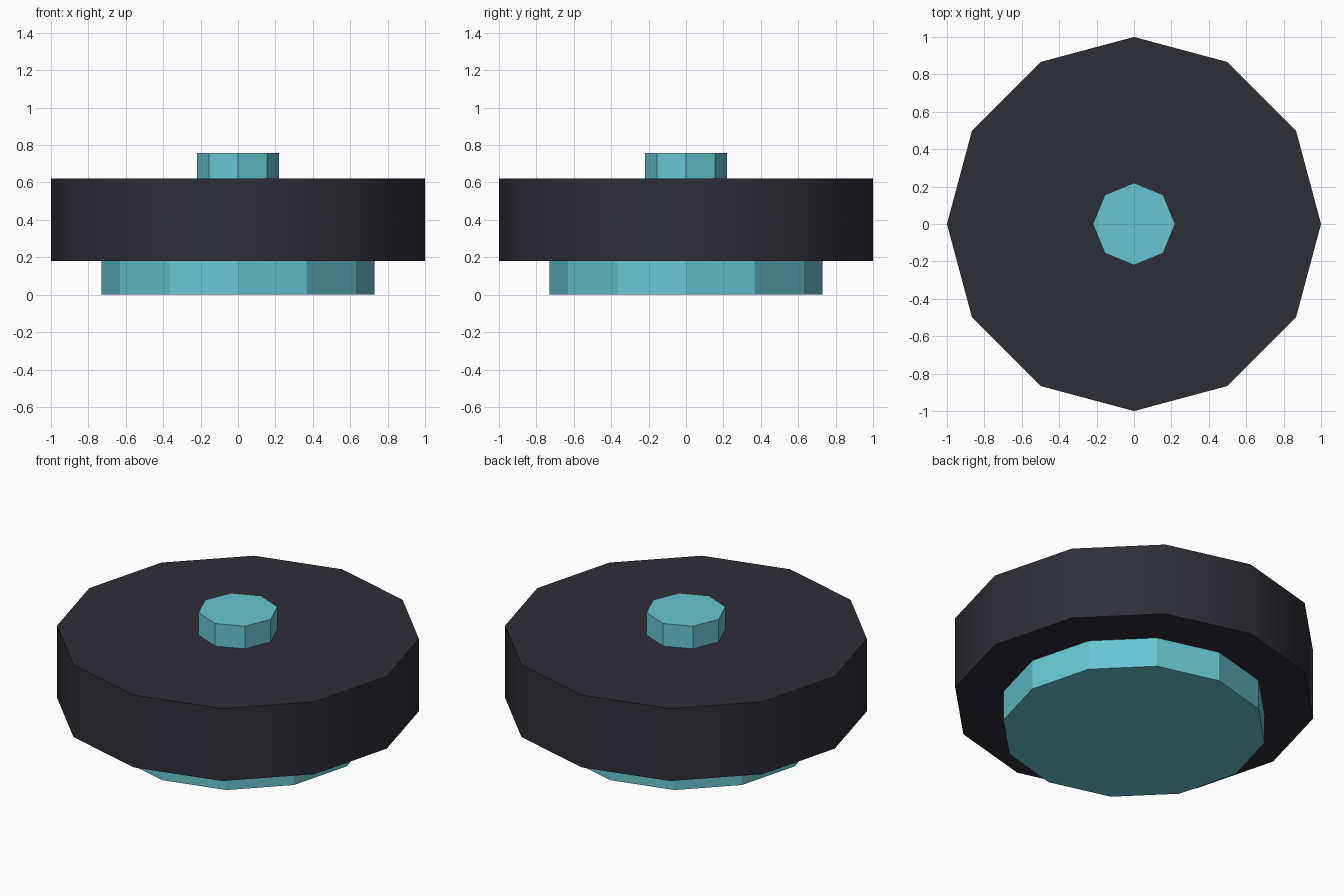
import bpy
import math

default_cube = bpy.data.objects.get("Cube")
if default_cube:
    bpy.data.objects.remove(default_cube, do_unlink=True)


def make_material(name, rgb):
    mat = bpy.data.materials.new(name)
    mat.use_nodes = True
    color = (*rgb, 1.0)
    mat.diffuse_color = color
    mat.node_tree.nodes["Principled BSDF"].inputs["Base Color"].default_value = color
    return mat


def make_disc(name, sides, radius, bottom, top, mat, smooth=False):
    """Upright prism with corners on the x and y axes."""
    bpy.ops.mesh.primitive_cylinder_add(
        vertices=sides, radius=radius, depth=top - bottom,
        location=(0, 0, (bottom + top) / 2))
    obj = bpy.context.object
    obj.name = obj.data.name = name
    obj.data.materials.append(mat)
    if smooth:
        bpy.ops.object.shade_smooth_by_angle(angle=math.radians(40))
    else:
        bpy.ops.object.shade_flat()
    return obj


teal = make_material("teal", (0.138, 0.565, 0.631))
charcoal = make_material("charcoal", (0.027, 0.027, 0.037))

# Faceted foot under the body
make_disc("base", 12, 0.73, 0.0, 0.19, teal)
# Wide body with softly shaded sides
make_disc("body", 12, 1.0, 0.18, 0.62, charcoal, smooth=True)
# Small button on top
make_disc("top_button", 8, 0.22, 0.61, 0.757, teal)
